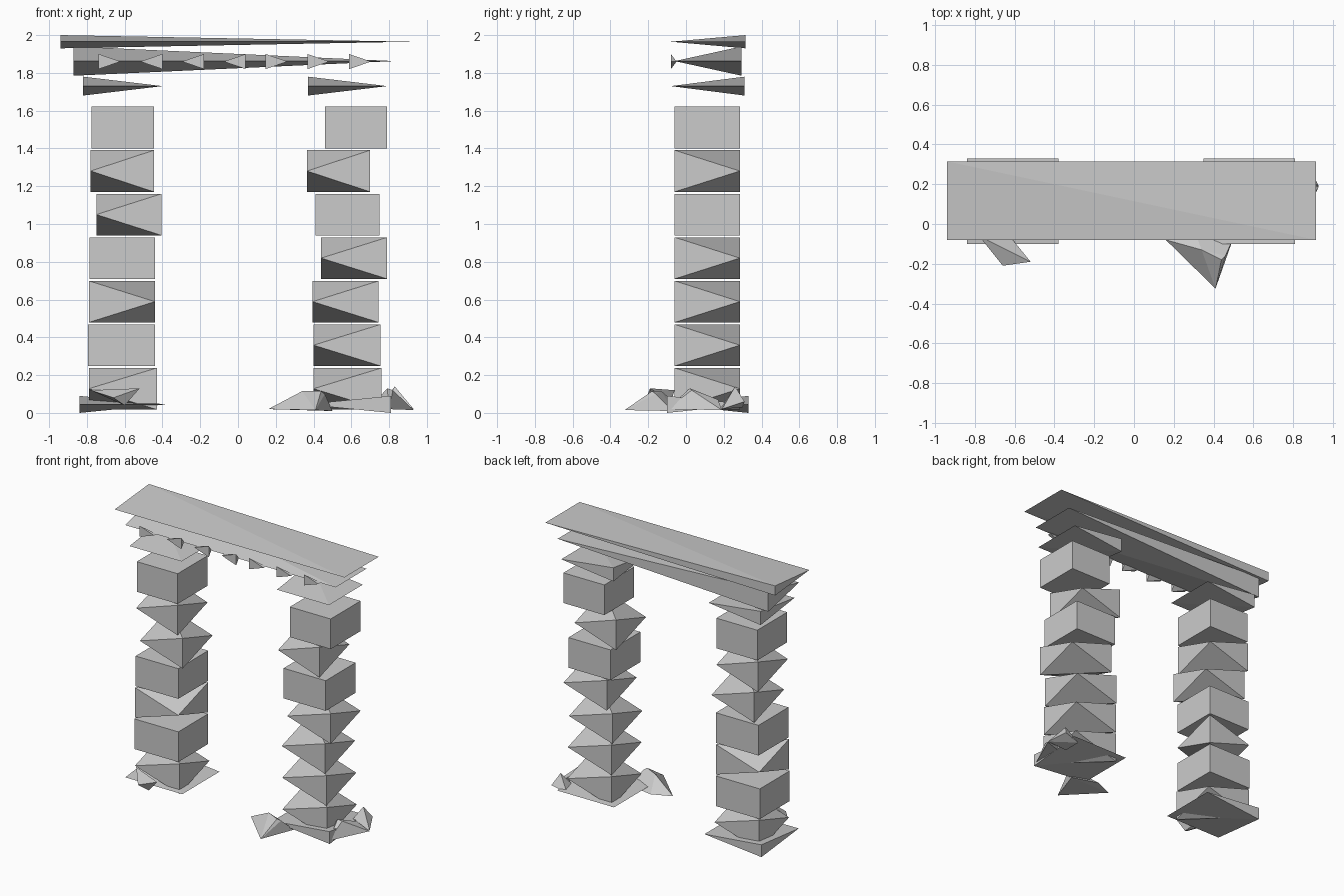
import bpy, bmesh, math
from mathutils import Vector

if "Cube" in bpy.data.objects:
    bpy.data.objects.remove(bpy.data.objects["Cube"])


def hull(name, pts):
    """Flat-faced stone wrapped around a few points."""
    bm = bmesh.new()
    for p in pts:
        bm.verts.new(p)
    res = bmesh.ops.convex_hull(bm, input=bm.verts[:])
    loose = [v for v in bm.verts if not v.link_faces]
    bmesh.ops.delete(bm, geom=loose, context='VERTS')
    bmesh.ops.recalc_face_normals(bm, faces=bm.faces[:])
    me = bpy.data.meshes.new(name)
    bm.to_mesh(me)
    bm.free()
    ob = bpy.data.objects.new(name, me)
    bpy.context.collection.objects.link(ob)
    return ob


ALL = ("FL", "FR", "BR", "BL")


def stone(name, x0, x1, y0, y1, z0, z1, full=ALL, rot=0):
    """Box whose upright edges are pinched to a point unless listed in full."""
    cx, cy, zm = (x0 + x1) / 2, (y0 + y1) / 2, (z0 + z1) / 2
    c, s = math.cos(math.radians(rot)), math.sin(math.radians(rot))
    pts = []
    for k in ALL:
        dx = (x0 if k[1] == "L" else x1) - cx
        dy = (y0 if k[0] == "F" else y1) - cy
        x, y = cx + dx * c - dy * s, cy + dx * s + dy * c
        pts += [(x, y, z) for z in ((z0, z1) if k in full else (zm,))]
    return hull(name, pts)


# pillars: left edge and shape of every stacked block
A = ("FR", "BL")
B = ("FL", "BR")
left = [(-.79, -.43, A), (-.795, -.44, ALL), (-.79, -.44, B), (-.785, -.44, ALL),
        (-.75, -.405, A), (-.78, -.445, A), (-.775, -.445, ALL)]
right = [(.40, .76, A), (.40, .755, A), (.395, .745, A), (.44, .79, A),
         (.41, .75, ALL), (.365, .70, A), (.46, .79, ALL)]
for side, rows in (("left", left), ("right", right)):
    for i, (x0, x1, full) in enumerate(rows):
        z = 0.018 + i * 0.2305
        stone(f"{side}_pillar_block_{i + 1}", x0, x1, -.06, .285, z, z + .22, full)

# plinths and capitals
stone("left_plinth", -.84, -.38, -.10, .33, 0, .09, ("BL",))
stone("right_plinth", .35, .81, -.10, .33, 0, .09, ("FR",))
for side, x in (("left", -.82), ("right", .37)):
    stone(f"{side}_capital", x, x + .42, -.08, .31, 1.68, 1.78, ("BL",))

# lintel and cornice
stone("lintel", -.87, .83, -.06, .295, 1.785, 1.94, ("BL",))
stone("cornice", -.94, .915, -.08, .315, 1.93, 2.0, ("BL",))

# carved studs along the lintel front
for i in range(7):
    x = -.68 + i * .221
    full = ("FR", "BL") if i in (1, 2, 3) else ("FL", "BR")
    stone(f"lintel_stud_{i + 1}", x - .058, x + .058, -.08, -.05, 1.82, 1.90, full[:1])

# fallen rubble
hull("rubble_front_right", [(.16, -.08, .02), (.41, -.325, .015), (.50, -.07, .01),
                            (.46, -.16, .10), (.34, -.13, .115), (.44, -.18, .115), (.30, -.02, .02)])
hull("rubble_right", [(.80, -.10, .02), (.93, .19, .015), (.79, .02, .13),
                      (.84, .17, .07), (.70, .10, .03), (.82, .03, .12)])
hull("rubble_back_right", [(.76, .18, .02), (.93, .19, .02), (.83, .26, .14),
                           (.75, .30, .03), (.87, .31, .06)])
hull("rubble_front_left", [(-.66, -.21, .08), (-.52, -.19, .13), (-.60, -.17, .04),
                           (-.61, -.08, .06), (-.78, -.06, .12)])
